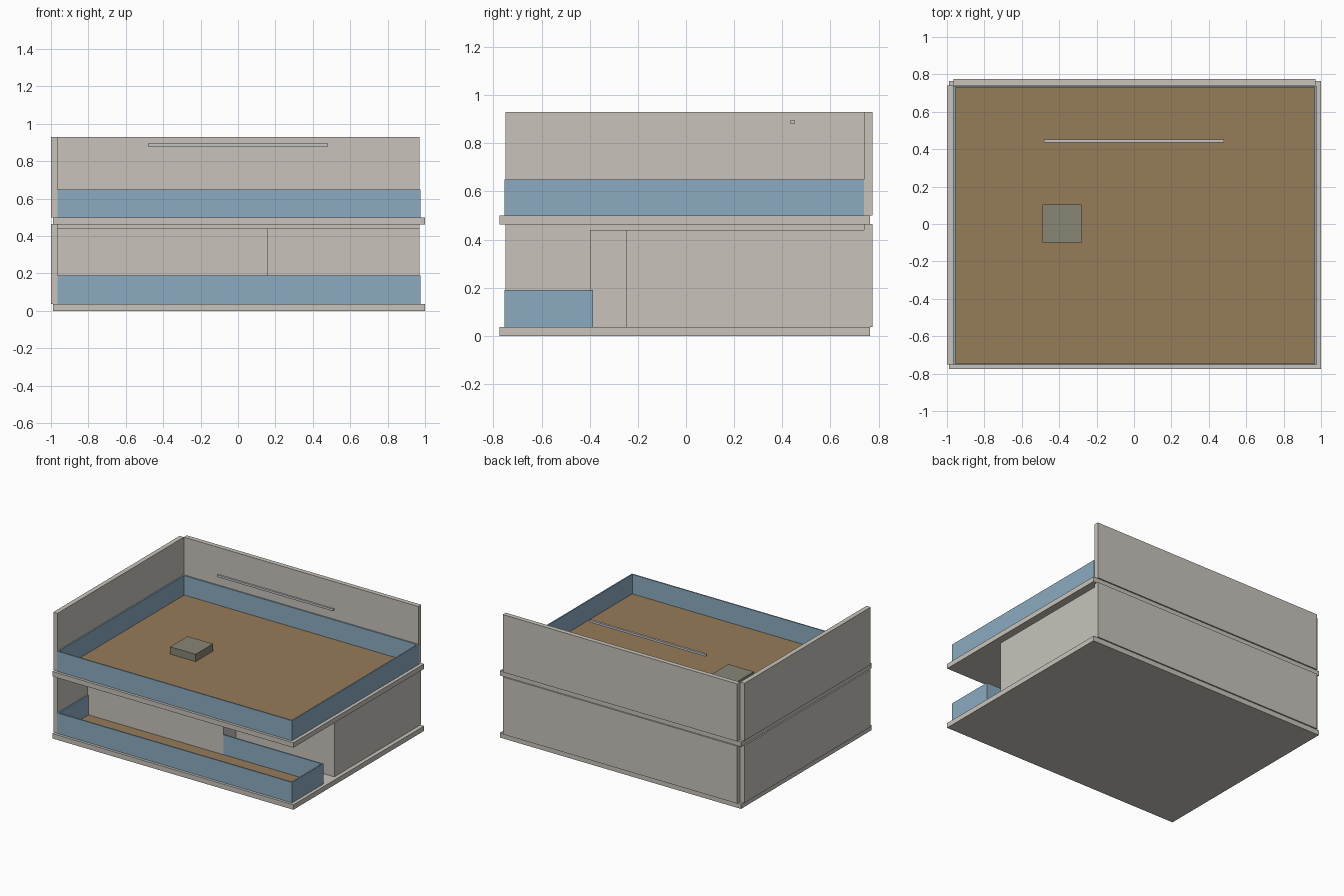
import bpy

cube = bpy.data.objects.get("Cube")
if cube:
    bpy.data.objects.remove(cube, do_unlink=True)


def material(name, r, g, b):
    m = bpy.data.materials.new(name)
    m.use_nodes = True
    m.diffuse_color = (r, g, b, 1)
    m.node_tree.nodes["Principled BSDF"].inputs["Base Color"].default_value = (r, g, b, 1)
    return m


PLASTER = material("warm grey plaster", 0.58, 0.55, 0.50)
GLASS = material("blue glass", 0.26, 0.41, 0.53)
WOOD = material("brown decking", 0.31, 0.20, 0.10)
STONE = material("dark grey stone", 0.25, 0.235, 0.18)
METAL = material("pale grey metal", 0.55, 0.56, 0.55)


def box(name, x, y, z, mat):
    """Axis-aligned box from (low, high) spans."""
    bpy.ops.mesh.primitive_cube_add(size=1, location=[sum(s) / 2 for s in (x, y, z)])
    ob = bpy.context.object
    ob.name = name
    ob.scale = [s[1] - s[0] for s in (x, y, z)]
    bpy.ops.object.transform_apply(location=False, rotation=False, scale=True)
    ob.data.materials.append(mat)
    return ob


def railing(name, x, y, z, t=0.01):
    """Four glass panels around a rectangle."""
    (x0, x1), (y0, y1) = x, y
    box(name + "_front", x, (y0, y0 + t), z, GLASS)
    box(name + "_back", x, (y1 - t, y1), z, GLASS)
    box(name + "_left", (x1 - t, x1), (y0 + t, y1 - t), z, GLASS)
    box(name + "_right", (x0, x0 + t), (y0 + t, y1 - t), z, GLASS)


# Both storeys: slab, back wall and side wall
for level, base, top in (("lower", 0.0, 0.465), ("upper", 0.463, 0.93)):
    floor = base + 0.037
    box(level + "_slab", (-0.99, 1.0), (-0.775, 0.765), (base, floor), PLASTER)
    box(level + "_back_wall", (-0.965, 0.97), (0.74, 0.775), (floor, top), PLASTER)
    box(level + "_side_wall", (-1.0, -0.965), (-0.75, 0.74), (floor, top), PLASTER)

# Enclosed room with a stepped front
ROOM = (0.037, 0.44)
box("room_front_wall", (-0.965, 0.16), (-0.399, -0.389), ROOM, PLASTER)
box("room_step_wall", (0.15, 0.16), (-0.389, -0.25), ROOM, PLASTER)
box("room_recessed_wall", (0.15, 0.97), (-0.25, -0.24), ROOM, PLASTER)
box("room_end_wall", (0.96, 0.97), (-0.24, 0.74), ROOM, PLASTER)

# Lower terrace
box("lower_decking", (-0.96, 0.966), (-0.747, -0.396), (0.036, 0.042), WOOD)
railing("lower_railing", (-0.965, 0.975), (-0.755, -0.387), (0.037, 0.19))

# Roof terrace
box("upper_decking", (-0.96, 0.966), (-0.747, 0.732), (0.499, 0.505), WOOD)
railing("upper_railing", (-0.965, 0.975), (-0.755, 0.739), (0.5, 0.65))
box("low_table", (-0.49, -0.28), (-0.1, 0.105), (0.504, 0.56), STONE)
box("hanging_bar", (-0.48, 0.48), (0.435, 0.451), (0.88, 0.896), METAL)
